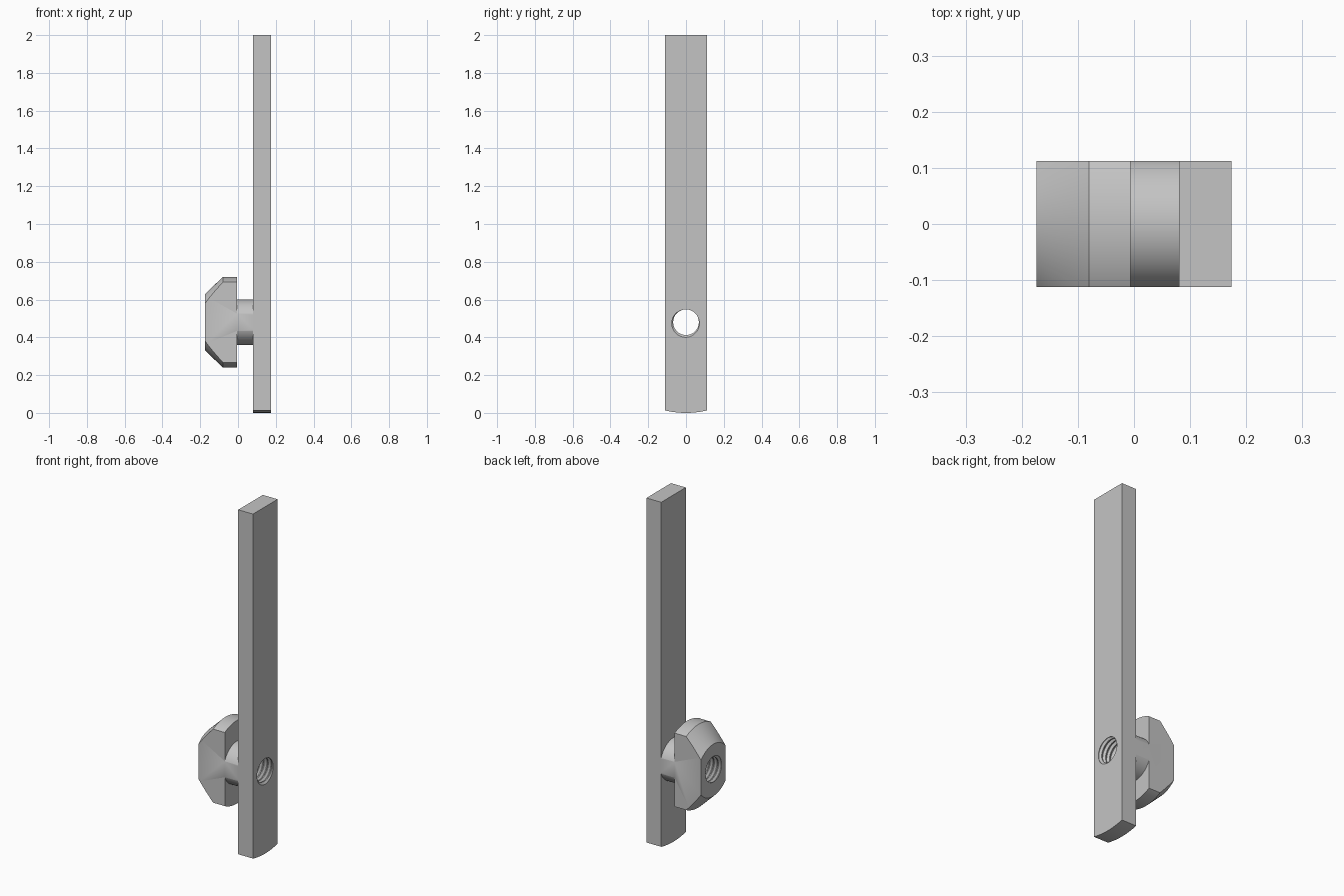
import bpy, bmesh, math
from mathutils import Vector

if "Cube" in bpy.data.objects:
    bpy.data.objects.remove(bpy.data.objects["Cube"], do_unlink=True)

HALF = 0.112          # half width of bar and flats
AXIS_Z = 0.48         # height of the threaded hole
STEPS = 96

steel = bpy.data.materials.new("grey_steel")
steel.use_nodes = True
color = (0.55, 0.55, 0.55, 1)
steel.diffuse_color = color
steel.node_tree.nodes["Principled BSDF"].inputs["Base Color"].default_value = color


def make_object(name, bm):
    bmesh.ops.recalc_face_normals(bm, faces=bm.faces)
    mesh = bpy.data.meshes.new(name)
    bm.to_mesh(mesh)
    bm.free()
    mesh.materials.append(steel)
    obj = bpy.data.objects.new(name, mesh)
    bpy.context.collection.objects.link(obj)
    return obj


# Flat bar: side outline with a rounded lower end, extruded through its thickness
def build_bar():
    bm = bmesh.new()
    span = math.asin(HALF / AXIS_Z)
    outline = [(HALF, 2), (-HALF, 2)]
    for i in range(17):
        a = span * (i / 8 - 1)
        outline.append((AXIS_Z * math.sin(a), AXIS_Z - AXIS_Z * math.cos(a)))
    face = bm.faces.new([bm.verts.new((0.08, y, z)) for y, z in outline])
    side = bmesh.ops.extrude_face_region(bm, geom=[face])
    verts = [v for v in side["geom"] if isinstance(v, bmesh.types.BMVert)]
    bmesh.ops.translate(bm, verts=verts, vec=(0.094, 0, 0))
    return make_object("flat_bar", bm)


# Chamfered clamp head and neck: turned profile with two flats cut off
def build_head():
    bm = bmesh.new()
    profile = [(-0.174, 0), (-0.174, 0.15), (-0.08, 0.24), (-0.006, 0.24),
               (-0.006, 0.121), (0.08, 0.121), (0.08, 0)]
    verts = [bm.verts.new((x, 0, AXIS_Z + r)) for x, r in profile]
    edges = [bm.edges.new(pair) for pair in zip(verts, verts[1:])]
    bmesh.ops.spin(bm, geom=verts + edges, cent=(0, 0, AXIS_Z), axis=(1, 0, 0),
                   angle=math.tau, steps=STEPS)
    bmesh.ops.remove_doubles(bm, verts=bm.verts, dist=0.0001)
    for side in (-1, 1):
        bmesh.ops.bisect_plane(bm, geom=bm.verts[:] + bm.edges[:] + bm.faces[:],
                               plane_co=(0, side * HALF, 0), plane_no=(0, side, 0),
                               clear_outer=True)
        bmesh.ops.holes_fill(bm, edges=[e for e in bm.edges if e.is_boundary])
    return make_object("clamp_head", bm)


# Thread cutter: a helical skin closed with fans at both ends
def build_thread():
    bm = bmesh.new()
    pitch, cols = 0.026, 48
    section = [(0, 0.068), (0.22, 0.068), (0.55, 0.08), (0.67, 0.08)]
    n, turns = len(section), 19
    grid = []
    for c in range(cols):
        a = math.tau * c / cols
        column = []
        for row in range(n * turns + 1):
            t, r = section[row % n]
            x = -0.25 + pitch * (row // n + t + c / cols)
            column.append(bm.verts.new((x, r * math.cos(a), AXIS_Z + r * math.sin(a))))
        grid.append(column)
    for c in range(cols):
        wrap = n if c == cols - 1 else 0
        nxt = grid[(c + 1) % cols]
        for row in range(n * turns - wrap):
            bm.faces.new((grid[c][row], nxt[row + wrap],
                          nxt[row + wrap + 1], grid[c][row + 1]))
    ends = [e for e in bm.edges if e.is_boundary]
    for sign in (-1, 1):
        rim = [e for e in ends if sign * e.verts[0].co.x > 0]
        x = sum(e.verts[0].co.x for e in rim) / len(rim)
        hub = bm.verts.new(Vector((x, 0, AXIS_Z)))
        for e in rim:
            bm.faces.new((e.verts[0], e.verts[1], hub))
    cutter = make_object("thread_cutter", bm)
    cutter.hide_render = True
    return cutter


parts = [build_bar(), build_head()]
cutter = build_thread()

# Cut the threaded hole through both parts and shade them
for obj in parts:
    bpy.ops.object.select_all(action="DESELECT")
    bpy.context.view_layer.objects.active = obj
    obj.select_set(True)
    cut = obj.modifiers.new("threaded_hole", "BOOLEAN")
    cut.operation = "DIFFERENCE"
    cut.solver = "EXACT"
    cut.object = cutter
    bpy.ops.object.modifier_apply(modifier=cut.name)
    bpy.ops.object.shade_smooth_by_angle(angle=math.radians(25))

bpy.data.objects.remove(cutter, do_unlink=True)
